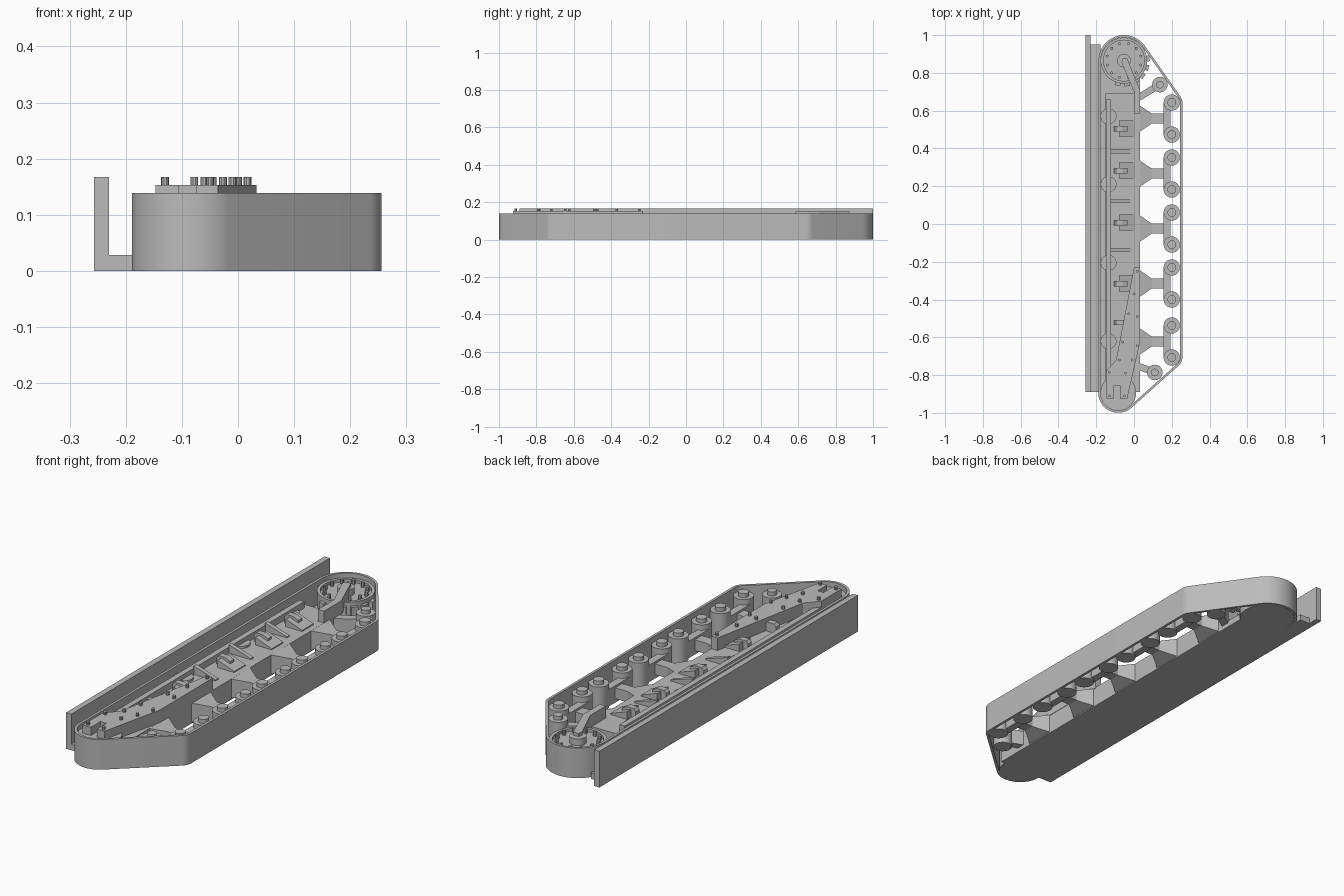
import bpy, bmesh
from math import sin, cos, pi, radians, atan2
from mathutils import Vector, Matrix
from mathutils.geometry import convex_hull_2d

if "Cube" in bpy.data.objects:
    bpy.data.objects.remove(bpy.data.objects["Cube"], do_unlink=True)

grey = bpy.data.materials.new("plain_grey")
grey.use_nodes = True
grey.diffuse_color = (0.5, 0.5, 0.5, 1)
grey.node_tree.nodes["Principled BSDF"].inputs["Base Color"].default_value = (0.5, 0.5, 0.5, 1)


def finish(name, bm, smooth=False):
    bmesh.ops.recalc_face_normals(bm, faces=bm.faces)
    mesh = bpy.data.meshes.new(name)
    bm.to_mesh(mesh)
    bm.free()
    mesh.materials.append(grey)
    ob = bpy.data.objects.new(name, mesh)
    bpy.context.collection.objects.link(ob)
    if smooth:
        bpy.ops.object.select_all(action='DESELECT')
        ob.select_set(True)
        bpy.context.view_layer.objects.active = ob
        bpy.ops.object.shade_smooth_by_angle(angle=radians(35))
    return ob


def box(name, x0, x1, y0, y1, z0, z1):
    return prism(name, [(x0, y0), (x1, y0), (x1, y1), (x0, y1)], z0, z1)


def prism(name, outline, z0, z1):
    bm = bmesh.new()
    face = bm.faces.new([bm.verts.new((x, y, z0)) for x, y in outline])
    top = bmesh.ops.extrude_face_region(bm, geom=[face])["geom"]
    bmesh.ops.translate(bm, vec=(0, 0, z1 - z0),
                        verts=[v for v in top if isinstance(v, bmesh.types.BMVert)])
    return finish(name, bm)


def side_prism(name, profile, y0, y1):
    """Extrude an x-z profile along y."""
    bm = bmesh.new()
    face = bm.faces.new([bm.verts.new((x, y0, z)) for x, z in profile])
    end = bmesh.ops.extrude_face_region(bm, geom=[face])["geom"]
    bmesh.ops.translate(bm, vec=(0, y1 - y0, 0),
                        verts=[v for v in end if isinstance(v, bmesh.types.BMVert)])
    return finish(name, bm)


def lathe(name, x, y, profile, sides=32):
    """Spin a radius-height profile round a vertical axis."""
    bm = bmesh.new()
    rings = [[bm.verts.new((x + r * cos(2 * pi * i / sides), y + r * sin(2 * pi * i / sides), z))
              for i in range(sides)] for r, z in profile]
    for a, b in zip(rings, rings[1:]):
        for i in range(sides):
            j = (i + 1) % sides
            bm.faces.new((a[i], a[j], b[j], b[i]))
    bm.faces.new(rings[0])
    bm.faces.new(rings[-1])
    return finish(name, bm, True)


def bar(name, a, b, width, z0, z1):
    a, b = Vector(a), Vector(b)
    d = (b - a).normalized() * width / 2
    n = Vector((-d.y, d.x))
    return prism(name, [a + n, a - n, b - n, b + n], z0, z1)


SPROCKET, IDLER = (-0.053, 0.865), (-0.083, -0.893)
BOGIES = [0.558, 0.267, -0.024, -0.315, -0.622]
WHEEL_X, HALF_GAP = 0.2, 0.085
HULL_TOP = 0.095

# Track belt: a thin band stretched round the end and road wheels
rollers = [(*SPROCKET, 0.123), (*IDLER, 0.094),
           (WHEEL_X, BOGIES[0] + HALF_GAP, 0.044), (WHEEL_X, BOGIES[-1] - HALF_GAP, 0.044)]


def wrap(extra):
    pts = [Vector((x + (r + extra) * cos(2 * pi * i / 64), y + (r + extra) * sin(2 * pi * i / 64)))
           for x, y, r in rollers for i in range(64)]
    return [pts[i] for i in convex_hull_2d(pts)]


def belt():
    bm = bmesh.new()
    inner = wrap(0)
    outer = wrap(0.012)
    n = min(len(inner), len(outer))
    rings = [[bm.verts.new((p.x, p.y, z)) for p in line]
             for line, z in ((outer, 0), (outer, 0.139), (inner, 0.139), (inner, 0))]
    for k in range(4):
        a, b = rings[k], rings[(k + 1) % 4]
        if len(a) == len(b):
            for i in range(n):
                j = (i + 1) % n
                bm.faces.new((a[i], a[j], b[j], b[i]))
        else:
            edges = [bm.edges.get((r[i - 1], r[i])) or bm.edges.new((r[i - 1], r[i]))
                     for r in (a, b) for i in range(len(r))]
            bmesh.ops.bridge_loops(bm, edges=edges)
    return finish("track_belt", bm, True)


belt()

# Side flange and hull body
box("flange_wall", -0.257, -0.23, -0.89, 1.0, 0, 0.167)
box("flange_floor", -0.231, -0.178, -0.89, 0.95, 0, 0.028)
box("hull_floor", -0.18, 0.031, -0.89, 0.86, 0, 0.03)
box("hull_body", -0.15, 0.031, -0.89, 0.69, 0.001, HULL_TOP)
box("guide_rail", -0.148, -0.122, -0.78, 0.66, 0.09, 0.125)
for y in (0.57, 0.21, -0.205, -0.62):
    lathe("return_roller", -0.135, y, [(0.042, 0.02), (0.042, 0.105)])

# Gussets, wedges and rounded lugs on the hull
for y in (0.384, 0.12, -0.137):
    side_prism("hull_gusset", [(-0.124, 0.09), (-0.012, 0.09), (-0.012, 0.1), (-0.124, 0.135)],
               y - 0.01, y + 0.01)
for y in (0.505, 0.283, 0.008, -0.315, -0.52):
    if y > -0.5:
        side_prism("hull_wedge", [(-0.08, 0.09), (0.004, 0.09), (0.004, 0.1), (-0.08, 0.13)],
                   y - 0.042, y + 0.042)
    side_prism("hull_lug", [(-0.105, 0.09), (-0.035, 0.09), (-0.035, 0.125), (-0.06, 0.137),
                            (-0.095, 0.137), (-0.105, 0.125)], y - 0.015, y + 0.013)

# Road wheel bogies: tapered bracket, neck, beam and two wheels
for y in BOGIES:
    bm = bmesh.new()
    ends = []
    for x, h, z0, z1 in ((0.03, 0.07, 0.005, HULL_TOP), (0.095, 0.026, 0.03, 0.08), (0.165, 0.026, 0.03, 0.08)):
        ends.append([bm.verts.new(p) for p in ((x, y - h, z0), (x, y + h, z0), (x, y + h, z1), (x, y - h, z1))])
    for a, b in zip(ends, ends[1:]):
        for i in range(4):
            j = (i + 1) % 4
            bm.faces.new((a[i], a[j], b[j], b[i]))
    bm.faces.new(ends[0])
    bm.faces.new(ends[-1])
    finish("bogie_bracket", bm)
    box("bogie_beam", 0.157, 0.193, y - HALF_GAP, y + HALF_GAP, 0.012, 0.09)
    for s in (-1, 1):
        lathe("road_wheel", WHEEL_X, y + s * HALF_GAP,
              [(0.043, 0.003), (0.043, 0.115), (0.023, 0.115), (0.023, 0.133)])

# Tension wheels on angled arms
for a, b in (((0.02, 0.667), (0.137, 0.738)), ((-0.01, -0.74), (0.11, -0.786))):
    bar("tension_arm", a, b, 0.036, 0.02, 0.09)
    lathe("tension_wheel", *b, [(0.041, 0.003), (0.041, 0.115), (0.02, 0.115), (0.02, 0.133)])

# Drive sprocket with raised rim, teeth and bolts
sx, sy = SPROCKET
lathe("drive_sprocket", sx, sy, [(0.122, 0), (0.122, 0.118), (0.108, 0.118), (0.108, 0.105),
                                 (0.036, 0.105), (0.036, 0.135)], 48)
for i in range(12):
    a = 2 * pi * (i + 0.5) / 12
    lathe("sprocket_bolt", sx + 0.092 * cos(a), sy + 0.092 * sin(a), [(0.008, 0.1), (0.008, 0.128)], 8)
for i in range(-5, 1):
    a = radians(i * 22 + 5)
    d = Vector((cos(a), sin(a)))
    c = Vector(SPROCKET)
    bar("sprocket_tooth", c + d * 0.11, c + d * 0.136, 0.03, 0.04, 0.1)
side = [(-0.062, 0.875), (-0.035, 0.875), (0.031, 0.71), (0.031, 0.585), (0.0, 0.585), (0.0, 0.7), (-0.066, 0.855)]
prism("sprocket_arm", side, 0.085, 0.15)

# Front idler disc
lathe("front_idler", *IDLER, [(0.094, 0), (0.094, 0.115)], 48)

# Forked front cover plate with rivets
prism("front_cover", [(-0.147, -0.925), (-0.105, -0.925), (-0.105, -0.855), (-0.075, -0.855),
                      (-0.075, -0.925), (-0.036, -0.925), (0.033, -0.62), (0.033, -0.23),
                      (0.0, -0.23), (-0.095, -0.72), (-0.147, -0.78)], 0.09, 0.153)
for x, y in ((0.017, -0.25), (0.0, -0.37), (0.017, -0.49), (-0.027, -0.475), (0.017, -0.645),
             (-0.06, -0.625), (-0.01, -0.72), (-0.078, -0.72), (-0.13, -0.785), (-0.13, -0.91),
             (-0.05, -0.91), (-0.045, -0.79)):
    lathe("cover_rivet", x, y, [(0.007, 0.15), (0.007, 0.167)], 10)
